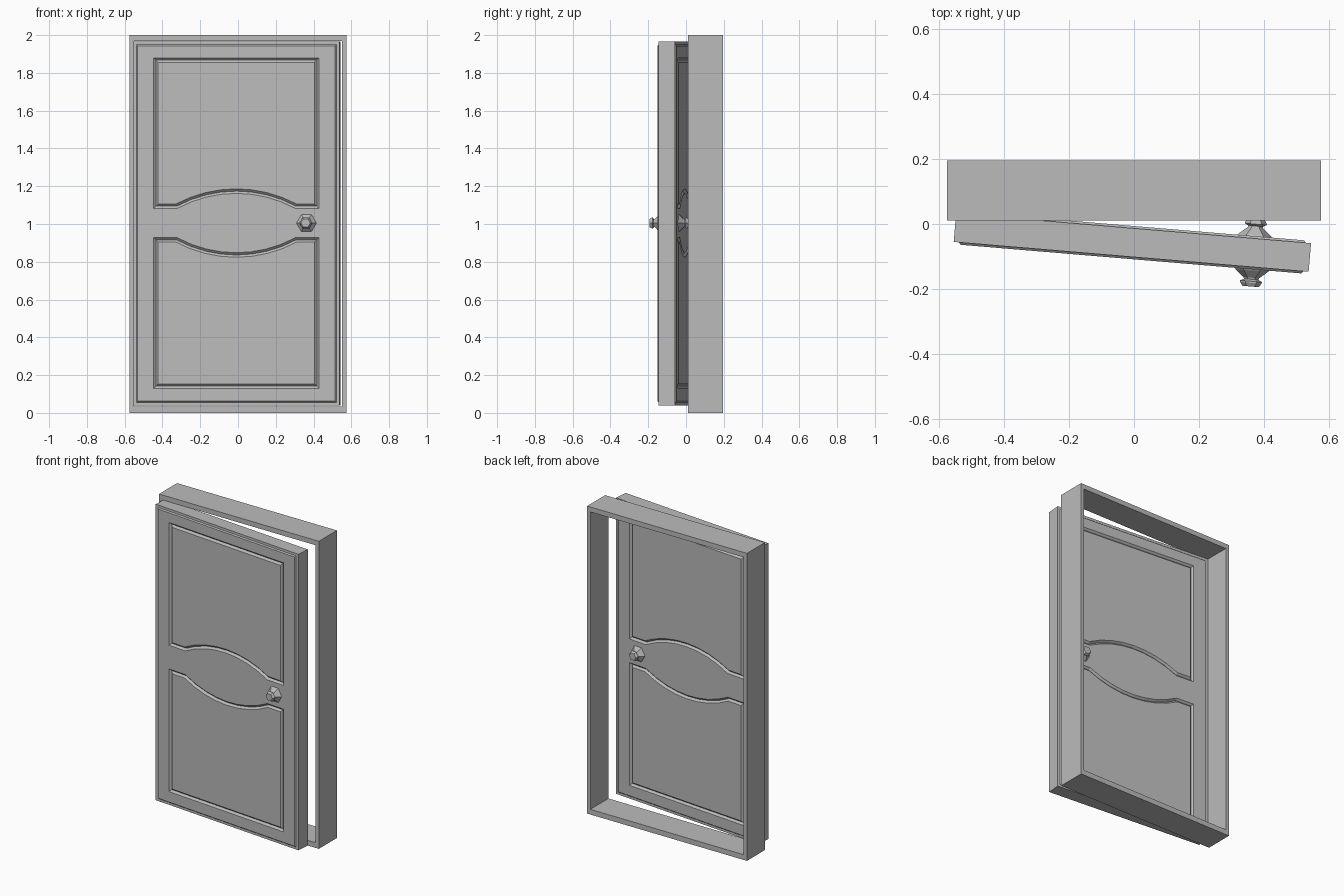
import bpy, bmesh, math
from mathutils import Vector, Matrix

cube = bpy.data.objects.get("Cube")
if cube:
    bpy.data.objects.remove(cube, do_unlink=True)

grey = bpy.data.materials.new("plain grey")
grey.use_nodes = True
COLOUR = (0.5, 0.5, 0.5, 1)
grey.diffuse_color = COLOUR
grey.node_tree.nodes["Principled BSDF"].inputs["Base Color"].default_value = COLOUR


def finish(name, bm, matrix=Matrix()):
    bmesh.ops.remove_doubles(bm, verts=bm.verts, dist=1e-5)
    bmesh.ops.recalc_face_normals(bm, faces=bm.faces)
    mesh = bpy.data.meshes.new(name)
    bm.to_mesh(mesh)
    bm.free()
    mesh.materials.append(grey)
    obj = bpy.data.objects.new(name, mesh)
    obj.matrix_world = matrix
    bpy.context.collection.objects.link(obj)
    return obj


def rect(half_x, z0, z1):
    return [Vector(p) for p in ((-half_x, z0), (half_x, z0), (half_x, z1), (-half_x, z1))]


def ring(bm, outline, y):
    return [bm.verts.new((p.x, y, p.y)) for p in outline]


def bridge(bm, a, b):
    n = len(a)
    for i in range(n):
        bm.faces.new((a[i], a[(i + 1) % n], b[(i + 1) % n], b[i]))


def inset(outline, d):
    """Mitred inward offset of a counter-clockwise outline."""
    result = []
    for i, p in enumerate(outline):
        e1 = (p - outline[i - 1]).normalized()
        e2 = (outline[(i + 1) % len(outline)] - p).normalized()
        n1, n2 = Vector((-e1.y, e1.x)), Vector((-e2.y, e2.x))
        result.append(p + (n1 + n2) * d / (1 + n1.dot(n2)))
    return result


# Door frame: a rectangular ring with depth
bm = bmesh.new()
outer, inner = rect(0.575, 0, 2), rect(0.551, 0.034, 1.968)
loops = [ring(bm, o, y) for o, y in ((outer, 0.01), (outer, 0.195), (inner, 0.195), (inner, 0.01))]
for i in range(4):
    bridge(bm, loops[i], loops[(i + 1) % 4])
finish("door_frame", bm)

# Door leaf: slab with raised faces and grooved, arched panels on both sides
MID = 1.005
swing = Matrix.Translation((-0.005, -0.057, 0)) @ Matrix.Rotation(math.radians(-4.8), 4, "Z")
HALF, RAISE, GROOVE, DEPTH = 0.044, 0.007, 0.024, 0.012
slab = rect(0.547, 0.04, 1.965)
plate = inset(slab, 0.022)
lip = inset(slab, 0.016)

# Upper panel outline, its lower edge rising in an arch
STEPS, ARCH_X, RISE = 8, 0.315, 0.08
radius = (ARCH_X ** 2 + RISE ** 2) / (2 * RISE)
upper = [Vector((-0.439, 1.082))]
for i in range(STEPS + 1):
    x = ARCH_X * (2 * i / STEPS - 1)
    upper.append(Vector((x, 1.082 + RISE - radius + math.sqrt(radius ** 2 - x ** 2))))
upper += [Vector((0.439, 1.082)), Vector((0.439, 1.88)), Vector((-0.439, 1.88))]
lower = [Vector((p.x, 2 * MID - p.y)) for p in reversed(upper)]

bm = bmesh.new()
sides = []
for s in (-1, 1):
    face_y = s * (HALF + RAISE)
    base = ring(bm, slab, s * HALF)
    sides.append(base)
    foot = ring(bm, lip, s * HALF)
    top = ring(bm, plate, face_y)
    bridge(bm, base, foot)
    bridge(bm, foot, top)
    borders = [top]
    for outline in (upper, lower):
        rim = ring(bm, outline, face_y)
        valley = ring(bm, inset(outline, GROOVE / 2), face_y - s * DEPTH)
        panel = ring(bm, inset(outline, GROOVE), face_y)
        bridge(bm, rim, valley)
        bridge(bm, valley, panel)
        bm.faces.new(panel)
        borders.append(rim)
    edges = []
    for loop in borders:
        for i, v in enumerate(loop):
            w = loop[i - 1]
            edges.append(bm.edges.get((v, w)) or bm.edges.new((v, w)))
    bmesh.ops.triangle_fill(bm, edges=edges, use_beauty=True, normal=(0, s, 0))
bridge(bm, *sides)
finish("door_leaf", bm, swing)

# Six-sided knobs, one on each face of the door
PROFILE = [(0.056, -0.004), (0.05, 0.004), (0.024, 0.026), (0.022, 0.031),
           (0.034, 0.037), (0.033, 0.042), (0.025, 0.053)]
for s, name in ((-1, "front_knob"), (1, "back_knob")):
    bm = bmesh.new()
    rings = []
    for r, out in PROFILE:
        hexagon = [Vector((r * math.cos(a * math.pi / 3), r * math.sin(a * math.pi / 3))) for a in range(6)]
        rings.append(ring(bm, hexagon, s * (HALF + RAISE + out)))
    for a, b in zip(rings, rings[1:]):
        bridge(bm, a, b)
    bm.faces.new(rings[0])
    bm.faces.new(rings[-1])
    finish(name, bm, swing @ Matrix.Translation((0.373, 0, MID)))
